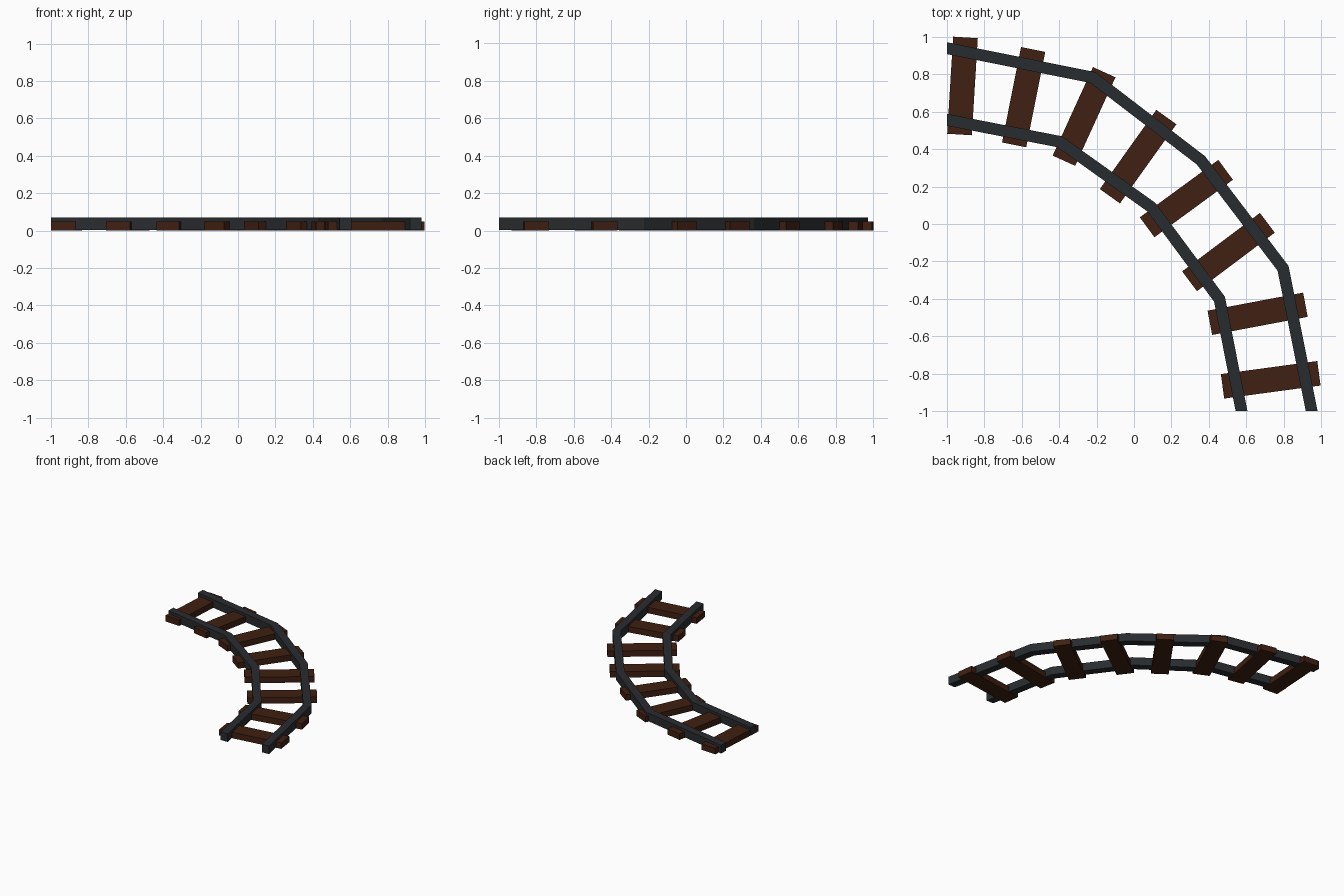
import bpy, bmesh, math
from mathutils import Vector, Matrix

if "Cube" in bpy.data.objects:
    bpy.data.objects.remove(bpy.data.objects["Cube"])


def material(name, color):
    m = bpy.data.materials.new(name)
    m.diffuse_color = (*color, 1)
    m.use_nodes = True
    m.node_tree.nodes["Principled BSDF"].inputs["Base Color"].default_value = m.diffuse_color
    return m


steel = material("dark_steel", (0.022, 0.025, 0.028))
wood = material("brown_wood", (0.05, 0.014, 0.006))


def add_object(name, bm, mat):
    bmesh.ops.recalc_face_normals(bm, faces=bm.faces)
    me = bpy.data.meshes.new(name)
    bm.to_mesh(me)
    bm.free()
    me.materials.append(mat)
    ob = bpy.data.objects.new(name, me)
    bpy.context.collection.objects.link(ob)
    return ob


def rail(name, path, half=0.031, z0=0.004, z1=0.071):
    """Mitred rectangular bar along a path, ends cut square to the x and y axes."""
    pts = [Vector(p) for p in path]
    normals = []
    for a, b in zip(pts, pts[1:]):
        d = (b - a).normalized()
        normals.append(Vector((-d.y, d.x)))
    bm = bmesh.new()
    rings = []
    for i, p in enumerate(pts):
        if i == 0:
            n, m = normals[0], Vector((0, 1))
        elif i == len(pts) - 1:
            n, m = normals[-1], Vector((1, 0))
        else:
            n, m = normals[i], (normals[i - 1] + normals[i]).normalized()
        off = m * (half / m.dot(n))
        rings.append([bm.verts.new((q.x, q.y, z)) for q, z in
                      ((p - off, z0), (p + off, z0), (p + off, z1), (p - off, z1))])
    for r, s in zip(rings, rings[1:]):
        for k in range(4):
            bm.faces.new((r[k], r[(k + 1) % 4], s[(k + 1) % 4], s[k]))
    bm.faces.new(rings[0])
    bm.faces.new(rings[-1])
    add_object(name, bm, steel)


# Two rails bent in four straight segments
rail("outer_rail", [(-1, 0.94), (-0.22, 0.783), (0.358, 0.34), (0.797, -0.237), (0.95, -1)])
rail("inner_rail", [(-1, 0.557), (-0.398, 0.44), (0.093, 0.09), (0.457, -0.402), (0.575, -1)])

# Wooden sleepers: centre x, centre y, angle of the long axis in degrees
sleepers = [(-0.917, 0.738, 86.5), (-0.59, 0.678, 78.7), (-0.267, 0.575, 65.5),
            (0.022, 0.36, 54.5), (0.28, 0.136, 36.2), (0.505, -0.15, 36.9),
            (0.661, -0.48, 10.7), (0.731, -0.833, 7.7)]
for i, (x, y, a) in enumerate(sleepers, 1):
    bm = bmesh.new()
    bmesh.ops.create_cube(bm, size=1, matrix=Matrix.Translation((x, y, 0.0245))
                          @ Matrix.Rotation(math.radians(a), 4, 'Z')
                          @ Matrix.Diagonal((0.52, 0.132, 0.049, 1)))
    add_object(f"sleeper_{i}", bm, wood)
